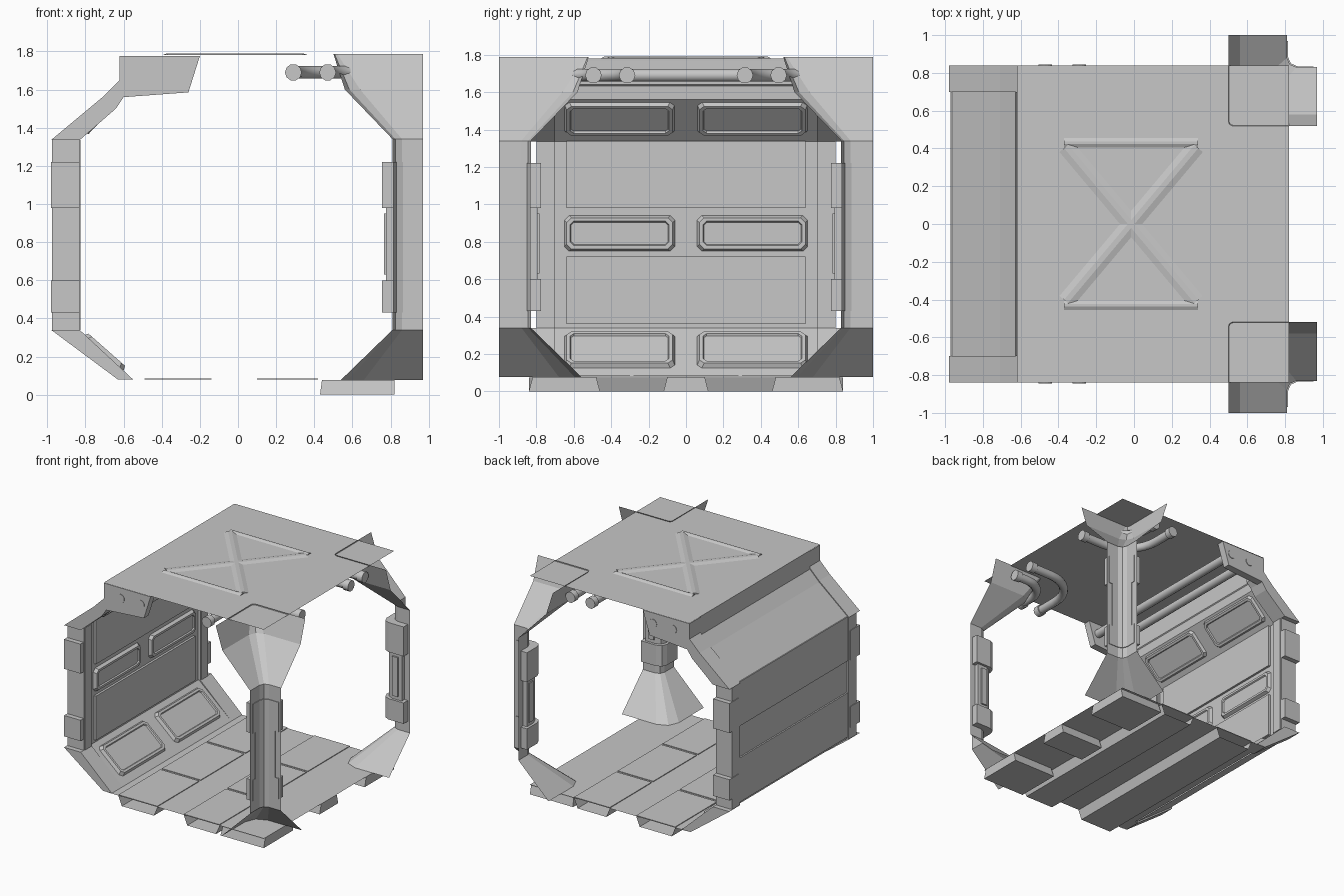
import bpy, bmesh, math
from mathutils import Vector

cube = bpy.data.objects.get("Cube")
if cube:
    bpy.data.objects.remove(cube)

GREY = bpy.data.materials.new("plain grey")
GREY.use_nodes = True
GREY.diffuse_color = (0.57, 0.57, 0.57, 1)
shader = GREY.node_tree.nodes["Principled BSDF"]
shader.inputs["Base Color"].default_value = GREY.diffuse_color
shader.inputs["Roughness"].default_value = 0.7


def loft(name, rings, closed=True):
    """Skin a list of equal-length point rows; closed rows also get end caps."""
    bm = bmesh.new()
    rows = [[bm.verts.new(p) for p in r] for r in rings]
    n = len(rows[0])
    for a, b in zip(rows, rows[1:]):
        for i in range(n if closed else n - 1):
            j = (i + 1) % n
            bm.faces.new((a[i], a[j], b[j], b[i]))
    if closed:
        bm.faces.new(rows[0][::-1])
        bm.faces.new(rows[-1])
    bmesh.ops.recalc_face_normals(bm, faces=bm.faces[:])
    me = bpy.data.meshes.new(name)
    bm.to_mesh(me)
    bm.free()
    me.materials.append(GREY)
    ob = bpy.data.objects.new(name, me)
    bpy.context.collection.objects.link(ob)


def prism(name, profile, y0, y1):
    loft(name, [[(x, y, z) for x, z in profile] for y in (y0, y1)])


def box(name, x, y, z):
    prism(name, [(x[0], z[0]), (x[1], z[0]), (x[1], z[1]), (x[0], z[1])], y[0], y[1])


def sheet(name, path, y0, y1):
    loft(name, [[(x, y, z) for x, z in path] for y in (y0, y1)], False)


def raised_panel(name, a, b, y0, y1):
    """Chamfered panel with a sunken centre, from a to b in the x-z plane."""
    a, b = Vector((a[0], 0, a[1])), Vector((b[0], 0, b[1]))
    u = (b - a).normalized()
    n = Vector((u.z, 0, -u.x))
    rings = []
    for inset, h, cut in ((0, 0, 0.025), (0.012, 0.025, 0.025), (0.03, 0.025, 0.02), (0.036, 0.015, 0.015)):
        lo, hi = inset, (b - a).length - inset
        p, q = y0 + inset, y1 - inset
        pts = [(lo, p + cut), (lo, q - cut), (lo + cut, q), (hi - cut, q),
               (hi, q - cut), (hi, p + cut), (hi - cut, p), (lo + cut, p)]
        rings.append([a + u * s + n * h + Vector((0, t, 0)) for s, t in pts])
    loft(name, rings)


def disc(name, x, z, r, y0, y1):
    prism(name, [(x + r * math.cos(k * math.pi / 8), z + r * math.sin(k * math.pi / 8)) for k in range(16)], y0, y1)


# Wall end frames: upper arm, upright and lower arm
upper = [(-0.56, 1.775), (-0.62, 1.775), (-0.62, 1.65), (-0.71, 1.56), (-0.98, 1.335),
         (-0.83, 1.335), (-0.64, 1.5), (-0.6, 1.56), (-0.56, 1.6)]
lower = [(-0.98, 0.34), (-0.63, 0.08), (-0.55, 0.08), (-0.83, 0.34)]
bracket_shape = [(-0.2, 1.775), (-0.62, 1.775), (-0.62, 1.65), (-0.6, 1.56), (-0.26, 1.585)]
for s, side in ((-1, "front"), (1, "back")):
    prism(side + "_upper_frame", upper, s * 0.7, s * 0.84)
    prism(side + "_lower_frame", lower, s * 0.7, s * 0.84)
    box(side + "_frame_post", (-0.975, -0.83), (s * 0.7, s * 0.8), (0.34, 1.335))
    box(side + "_frame_trim", (-0.832, -0.825), (s * 0.71, s * 0.79), (0.34, 1.335))
    for z in ((0.43, 0.6), (0.98, 1.22)):
        box(side + "_frame_block", (-0.98, -0.832), (s * 0.72, s * 0.84), z)
    prism(side + "_pipe_bracket", bracket_shape, s * 0.78, s * 0.84)
    for x in (-0.47, -0.29):
        disc(side + "_pipe_socket", x, 1.69, 0.035, s * 0.8, s * 0.844)

# Wall skins, inside and outside
Y = 0.7
sheet("upper_inner_slope", [(-0.845, 1.335), (-0.63, 1.56), (-0.62, 1.78)], -Y, Y)
sheet("middle_inner_wall", [(-0.85, 0.33), (-0.85, 1.34)], -Y, Y)
sheet("lower_inner_slope", [(-0.845, 0.34), (-0.55, 0.08)], -Y, Y)
sheet("upper_outer_slope", [(-0.97, 1.335), (-0.71, 1.55), (-0.62, 1.64), (-0.62, 1.77)], -Y, Y)
sheet("roof_edge", [(-0.62, 1.78), (-0.55, 1.78)], -0.84, 0.84)
sheet("middle_outer_wall", [(-0.96, 0.34), (-0.96, 1.335)], -Y, Y)
sheet("lower_outer_slope", [(-0.96, 0.34), (-0.61, 0.08)], -Y, Y)
for z in ((0.36, 0.72), (0.98, 1.34)):
    box("inner_wall_plate", (-0.85, -0.832), (-0.64, 0.64), z)
    box("outer_wall_plate", (-0.972, -0.96), (-Y, Y), z)
for y0, y1 in ((-0.65, -0.06), (0.06, 0.65)):
    raised_panel("upper_panel", (-0.81, 1.375), (-0.645, 1.55), y0, y1)
    raised_panel("middle_panel", (-0.85, 0.75), (-0.85, 0.94), y0, y1)
    raised_panel("lower_panel", (-0.6, 0.125), (-0.81, 0.31), y0, y1)

# Ceiling with embossed cross
sheet("ceiling", [(-0.55, 1.78), (0.82, 1.78)], -0.84, 0.84)


def ridge(name, p, q, w=0.045):
    p, q = Vector(p), Vector(q)
    d = (q - p).normalized()
    s = Vector((-d.y, d.x)) * w
    loft(name, [[(*(e + s), 1.781), (*(e + s * 0.3), 1.79), (*(e - s * 0.3), 1.79), (*(e - s), 1.781)]
                for e in (p, q)])


for s in (-1, 1):
    ridge("ceiling_brace", (-0.36, -0.41 * s), (0.33, 0.41 * s))
    ridge("ceiling_rail", (-0.37, 0.43 * s), (0.34, 0.43 * s), 0.025)

# Floor, plates, hanging channels and edge boxes
sheet("floor", [(-0.6, 0.078), (0.82, 0.078)], -0.84, 0.84)
for x0, x1 in ((-0.49, -0.14), (0.1, 0.42)):
    sheet("floor_channel", [(x0, 0.075), (x0 + 0.03, 0), (x1 - 0.03, 0), (x1, 0.075)], -0.84, 0.84)
    for y0, y1 in ((-0.84, -0.3), (-0.28, 0.28), (0.3, 0.84)):
        box("floor_plate", (x0, x1), (y0, y1), (0.079, 0.085))
for y0, y1 in ((-0.84, -0.46), (-0.12, 0.12), (0.46, 0.84)):
    c = 0.02
    loft("floor_edge_box", [[(0.43, y0, 0), (0.82, y0, 0), (0.82, y1, 0), (0.43, y1, 0)],
                            [(0.44, y0 + c, 0.077), (0.82, y0 + c, 0.077),
                             (0.82, y1 - c, 0.077), (0.44, y1 - c, 0.077)]])


# Corner columns on the open side
def corner(a, c, z, s, ex=0.97, ey=1.0):
    b = a + 0.02
    pts = [(a, ey), (a, b + c), (a + c * 0.3, b + c * 0.3), (a + c, b), (ex, b)]
    return [(x, s * y, z) for x, y in pts]


def wrap(name, a, thick, z0, z1, s, ex, ey):
    loft(name, [corner(a, 0.06, z, s, ex, ey) + corner(a + thick, 0.05, z, s, ex, ey)[::-1] for z in (z0, z1)])


for s, side in ((-1, "front"), (1, "back")):
    levels = [(0.54, 0.12, 0.078), (0.81, 0.05, 0.34), (0.81, 0.05, 1.34), (0.56, 0.08, 1.6), (0.5, 0.02, 1.787)]
    for part, lo, hi in zip(("lower_flare", "column", "upper_flare", "top_collar"), levels, levels[1:]):
        loft(side + "_" + part, [corner(*lo, s), corner(*hi, s)], False)
    for z0, z1 in ((0.43, 0.6), (0.98, 1.22)):
        wrap(side + "_column_block", 0.755, 0.06, z0, z1, s, 0.95, 0.97)
    wrap(side + "_column_core", 0.775, 0.04, 0.6, 0.98, s, 0.92, 0.94)
    # Slim strips on both column faces
    box(side + "_column_strip", (0.765, 0.78), (s * 0.87, s * 0.92), (0.63, 0.95))
    box(side + "_column_strip", (0.84, 0.89), (s * 0.782, s * 0.797), (0.63, 0.95))


# Ceiling pipes
def pipe(name, pts, r):
    cu = bpy.data.curves.new(name, "CURVE")
    cu.dimensions = "3D"
    cu.bevel_depth = r
    cu.bevel_resolution = 3
    cu.use_fill_caps = True
    sp = cu.splines.new("POLY")
    sp.points.add(len(pts) - 1)
    for p, co in zip(sp.points, pts):
        p.co = (*co, 1)
    sp.use_smooth = True
    cu.materials.append(GREY)
    bpy.context.collection.objects.link(bpy.data.objects.new(name, cu))


for x in (-0.47, -0.29):
    pipe("wall_pipe", [(x, -0.8, 1.69), (x, 0.8, 1.69)], 0.035)
for s in (-1, 1):
    for a, r in ((0.29, 0.3), (0.47, 0.2)):
        y = a + 0.025
        bend = [(a + r - r * math.cos(t), s * (y + r - r * math.sin(t)), 1.69)
                for t in [k * math.pi / 16 for k in range(9)]]
        pipe("corner_pipe", [(a, s * 0.82, 1.69)] + bend + [(0.8, s * y, 1.69)], 0.035)
        # Collars on both pipe ends
        pipe("pipe_collar", [(a, s * 0.82, 1.69), (a, s * 0.77, 1.69)], 0.044)
        pipe("pipe_collar", [(0.8, s * y, 1.69), (0.75, s * y, 1.69)], 0.044)
